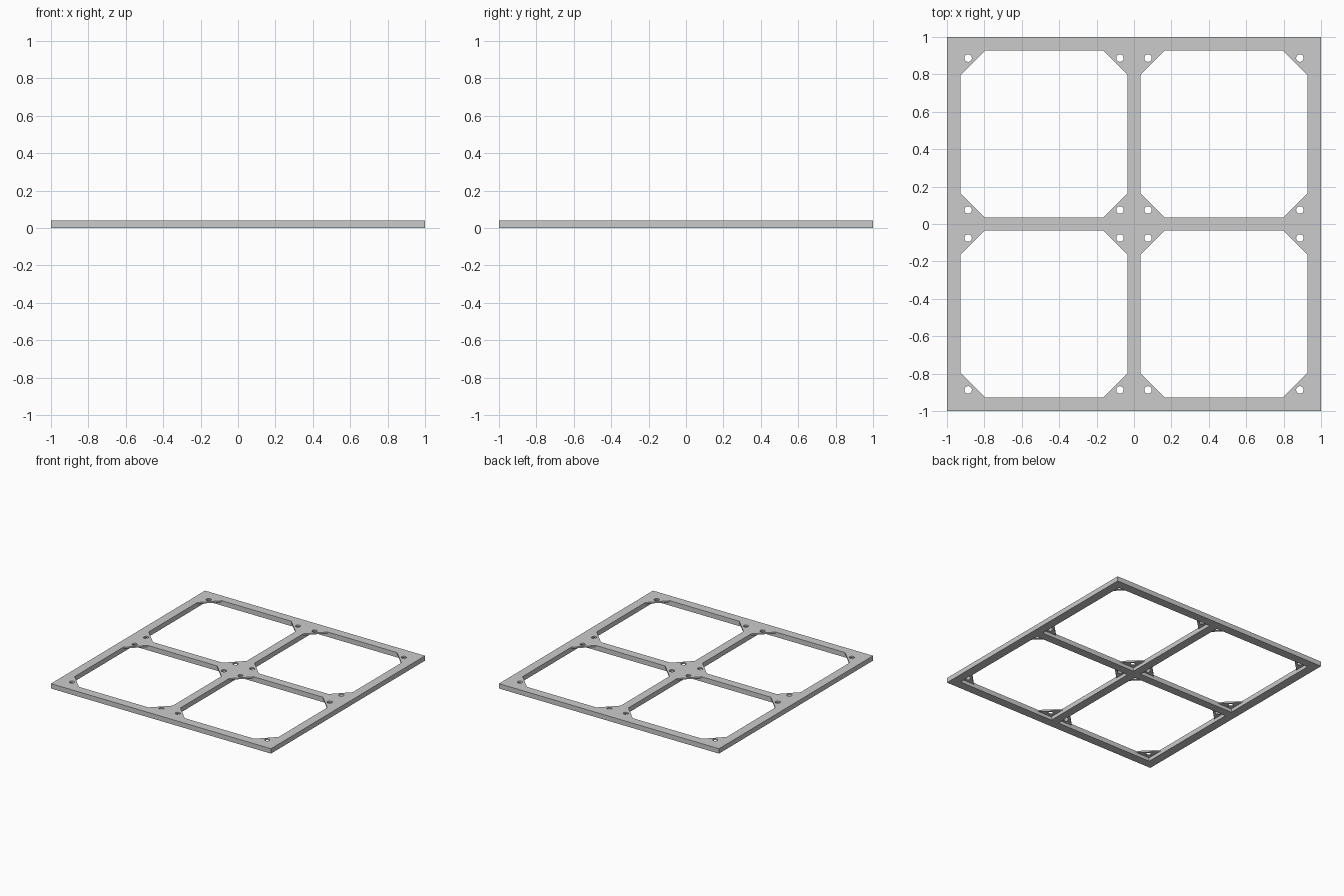
import bpy, bmesh, math

if "Cube" in bpy.data.objects:
    bpy.data.objects.remove(bpy.data.objects["Cube"])

H = 0.04            # frame height
GUSSET = 0.012      # gusset plate thickness, flush with the top
LO, HI = 0.035, 0.927   # window limits in one quadrant
LEG = 0.13          # gusset leg length
HOLE = 0.04         # hole inset from window corner
MID, HALF = (LO + HI) / 2, (HI - LO) / 2


def prism(bm, pts, z0, z1):
    """Vertical prism from a counter-clockwise outline."""
    a = [bm.verts.new((x, y, z0)) for x, y in pts]
    b = [bm.verts.new((x, y, z1)) for x, y in pts]
    bm.faces.new(a[::-1])
    bm.faces.new(b)
    n = len(pts)
    for i in range(n):
        j = (i + 1) % n
        bm.faces.new((a[i], a[j], b[j], b[i]))


def build(name, outlines, z0, z1):
    bm = bmesh.new()
    for pts in outlines:
        prism(bm, pts, z0, z1)
    me = bpy.data.meshes.new(name)
    bm.to_mesh(me)
    bm.free()
    ob = bpy.data.objects.new(name, me)
    bpy.context.collection.objects.link(ob)
    return ob


def square(cx, cy, h):
    return [(cx - h, cy - h), (cx + h, cy - h), (cx + h, cy + h), (cx - h, cy + h)]


def octagon(cx, cy, h, c):
    k = h - c
    return [(cx + x, cy + y) for x, y in
            ((-k, -h), (k, -h), (h, -k), (h, k), (k, h), (-k, h), (-h, k), (-h, -k))]


def circle(cx, cy, r, n=24):
    return [(cx + r * math.cos(2 * math.pi * i / n), cy + r * math.sin(2 * math.pi * i / n))
            for i in range(n)]


signs = [(sx, sy) for sx in (-1, 1) for sy in (-1, 1)]
cells = [(sx * MID, sy * MID) for sx, sy in signs]
d = HALF - HOLE

# solid slab that becomes the frame
frame = build("window_frame", [square(0, 0, 1)], 0, H)

# cutters: recess under gussets, chamfered windows, screw holes
cutters = [
    build("recess_cutter", [square(x, y, HALF) for x, y in cells], -0.1, H - GUSSET),
    build("window_cutter", [octagon(x, y, HALF, LEG) for x, y in cells], -0.2, 0.2),
    build("hole_cutter", [circle(x + sx * d, y + sy * d, 0.02)
                          for x, y in cells for sx, sy in signs], -0.3, 0.3),
]
bpy.context.view_layer.objects.active = frame
for c in cutters:
    c.hide_render = True
    m = frame.modifiers.new(c.name, 'BOOLEAN')
    m.operation = 'DIFFERENCE'
    m.solver = 'EXACT'
    m.object = c
    bpy.ops.object.modifier_apply(modifier=m.name)
for c in cutters:
    bpy.data.objects.remove(c, do_unlink=True)
